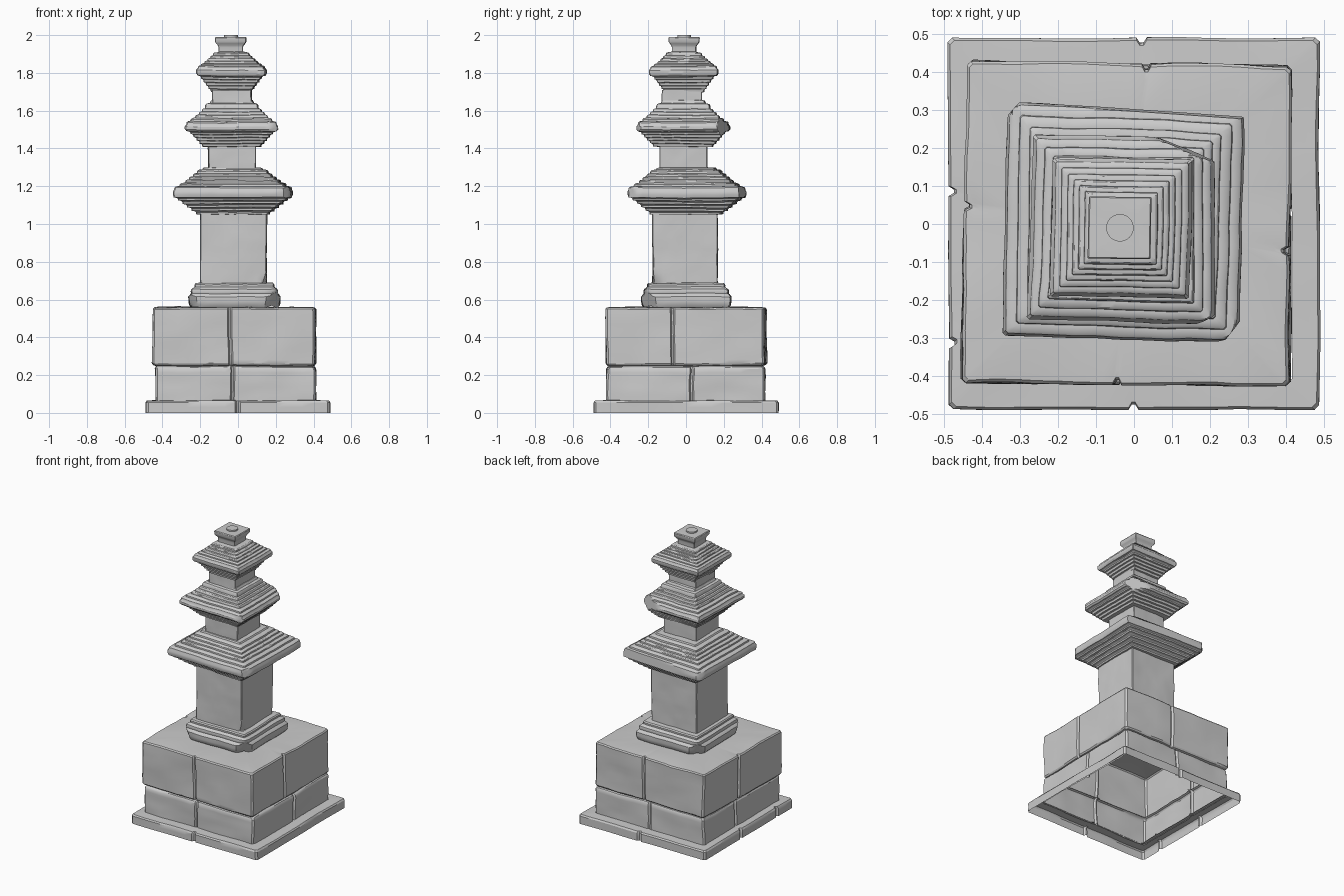
import bpy, bmesh, math
from mathutils import Vector, noise


def loft(name, corners, profile, seams=None, chips=(), cap=False, rough=0.005, n=14):
    """Weathered four-sided shell. corners: FL, FR, BR, BL of the widest ring;
    profile: (half width, z); seams: {side: [t]}; chips: (point, normal) cuts."""
    seams = seams or {}
    cs = [Vector((x, y, 0)) for x, y in corners]
    centre = sum(cs, Vector()) / 4
    rmax = max(r for r, z in profile)
    base = []                                   # (position, joint inset vector)
    for i in range(4):
        a, b = cs[i], cs[(i + 1) % 4]
        d = (b - a).normalized()
        inward = Vector((-d.y, d.x, 0))
        ts = {0.012 + 0.976 * k / n: 0 for k in range(n + 1)}
        for s in seams.get(i, []):
            ts = {t: v for t, v in ts.items() if abs(t - s) > 0.025}
            ts.update({s - 0.014: 0, s - 0.005: 0.014, s + 0.005: 0.014, s + 0.014: 0})
        base += [(a.lerp(b, t), inward * ts[t]) for t in sorted(ts)]
    bm = bmesh.new()
    rings = []
    for r, z in profile:
        ring = []
        for p, inset in base:
            q = centre + (p + inset - centre) * (r / rmax)
            q.z = z
            w = noise.noise_vector(q * 5) * rough + noise.noise_vector(q * 17) * rough * 0.4
            if z < 0.06:
                w.z = 0
            q += Vector((w.x, w.y, w.z * 0.8))
            for co, no in chips:
                nrm = Vector(no).normalized()
                dist = (q - Vector(co)).dot(nrm)
                if dist > 0:
                    q -= nrm * dist
            ring.append(bm.verts.new(q))
        rings.append(ring)
    m = len(base)
    for lo, hi in zip(rings, rings[1:]):
        for i in range(m):
            bm.faces.new((lo[i], lo[(i + 1) % m], hi[(i + 1) % m], hi[i]))
    if cap:
        bm.faces.new(rings[-1])
    me = bpy.data.meshes.new(name)
    bm.to_mesh(me)
    bm.free()
    ob = bpy.data.objects.new(name, me)
    bpy.context.collection.objects.link(ob)
    return ob


def steps(points, counts):
    """Soft stair profile through (half width, z) points, counts[i] steps each span."""
    out = []
    for (r0, z0), (r1, z1), c in zip(points, points[1:], counts):
        dr, dz = (r1 - r0) / c, (z1 - z0) / c
        for k in range(c):
            r, z = r0 + dr * k, z0 + dz * k
            out += [(r, z), (r + dr * 0.06, z + dz * 0.55),
                    (r + dr * 0.3, z + dz * 0.85), (r + dr * 0.8, z + dz)]
    return out + [points[-1]]


def rect(x0, x1, y0, y1):
    return [(x0, y0), (x1, y0), (x1, y1), (x0, y1)]


def wall(r, z0, z1, k=8):
    return [(r, z0 + (z1 - z0) * i / k) for i in range(k + 1)]


# ground slab: open underneath, ledge running in to the masonry
loft("ground_slab", rect(-0.487, 0.487, -0.488, 0.488),
     [(0.488, 0), (0.488, 0.03), (0.488, 0.054), (0.481, 0.064), (0.455, 0.065), (0.415, 0.066)],
     seams={0: [0.5], 2: [0.48], 3: [0.41, 0.82]}, rough=0.004)

# two masonry courses with vertical joints
loft("lower_course", [(-0.435, -0.415), (0.408, -0.42), (0.412, 0.415), (-0.432, 0.42)],
     [(0.42, 0.06)] + wall(0.42, 0.08, 0.232) + [(0.414, 0.242), (0.4, 0.248)],
     seams={0: [0.48], 1: [0.54], 2: [0.5], 3: [0.42]}, rough=0.008)
loft("upper_course", [(-0.452, -0.417), (0.405, -0.424), (0.414, 0.415), (-0.438, 0.43)],
     [(0.405, 0.247), (0.42, 0.252), (0.427, 0.262)] + wall(0.427, 0.28, 0.535)
     + [(0.427, 0.549), (0.42, 0.557), (0.4, 0.559), (0.3, 0.56), (0.2, 0.56)],
     seams={0: [0.48], 1: [0.42], 2: [0.45], 3: [0.45]}, rough=0.007, cap=True)

# moulded pedestal with broken corners
loft("pedestal", rect(-0.262, 0.226, -0.236, 0.238),
     [(0.225, 0.555), (0.238, 0.57), (0.242, 0.59), (0.242, 0.615), (0.232, 0.628),
      (0.226, 0.632), (0.229, 0.642), (0.226, 0.654), (0.214, 0.662), (0.208, 0.666),
      (0.209, 0.678), (0.203, 0.686), (0.17, 0.688)],
     chips=[((0.185, -0.19, 0.58), (1, -1, -0.5)), ((-0.22, 0.2, 0.58), (-1, 1, -0.5)),
            ((-0.235, -0.21, 0.58), (-1, -1, -0.5))])

# tower bodies
loft("lower_body", rect(-0.2, 0.152, -0.176, 0.167),
     wall(0.175, 0.68, 1.055, 12),
     chips=[((0.14, -0.17, 0.72), (1, -0.5, -0.4))], rough=0.005)
loft("middle_body", rect(-0.157, 0.095, -0.14, 0.112), wall(0.125, 1.285, 1.42, 6))
loft("upper_body", rect(-0.135, 0.072, -0.128, 0.082), wall(0.1, 1.64, 1.71, 4))

# stepped roofs: corbelled underside, eave, stepped top
loft("lower_roof", [(-0.345, -0.295), (0.278, -0.312), (0.29, 0.295), (-0.333, 0.322)],
     [(0.165, 1.05)]
     + steps([(0.19, 1.051), (0.285, 1.125), (0.307, 1.14)], [4, 1])
     + [(0.312, 1.155), (0.312, 1.172)]
     + steps([(0.307, 1.182), (0.25, 1.218), (0.19, 1.268), (0.16, 1.288)], [2, 3, 1])
     + [(0.155, 1.297), (0.11, 1.3)],
     chips=[((0.24, -0.305, 1.16), (0.5, -1, 0)), ((-0.315, 0.305, 1.16), (-1, 0.9, 0)),
            ((0.0, 0.3, 1.16), (0.07, 1, 0.1)), ((0.26, -0.28, 1.16), (1, -0.8, 0))], n=24)
loft("middle_roof", [(-0.28, -0.25), (0.21, -0.265), (0.213, 0.228), (-0.268, 0.236)],
     [(0.12, 1.408)]
     + steps([(0.155, 1.41), (0.215, 1.475), (0.235, 1.49)], [4, 1])
     + [(0.244, 1.5), (0.244, 1.515)]
     + steps([(0.236, 1.526), (0.19, 1.56), (0.14, 1.61), (0.115, 1.64)], [2, 3, 1])
     + [(0.108, 1.655), (0.08, 1.66)],
     chips=[((0.13, 0.197, 1.52), (0.42, 1, 0.1)), ((0.185, -0.255, 1.5), (0.5, -1, 0))], n=24)
loft("upper_roof", [(-0.222, -0.19), (0.145, -0.195), (0.153, 0.17), (-0.212, 0.173)],
     [(0.09, 1.698)]
     + steps([(0.105, 1.70), (0.155, 1.768), (0.175, 1.785)], [4, 1])
     + [(0.182, 1.797), (0.182, 1.815)]
     + steps([(0.174, 1.825), (0.14, 1.85), (0.095, 1.89), (0.075, 1.908)], [2, 3, 1])
     + [(0.06, 1.912)], n=24, rough=0.004)

# flared finial base and round stub
loft("finial_base", [(-0.122, -0.09), (0.042, -0.092), (0.045, 0.071), (-0.118, 0.073)],
     [(0.064, 1.9), (0.064, 1.935), (0.067, 1.945), (0.076, 1.956), (0.081, 1.964),
      (0.082, 1.985), (0.079, 1.99), (0.05, 1.991)], cap=True, rough=0.002)
bpy.ops.mesh.primitive_cylinder_add(vertices=40, radius=0.036, depth=0.02,
                                    location=(-0.037, -0.01, 1.99))
bpy.context.object.name = "finial_stub"

# smooth stone with crisp edges
bpy.ops.object.select_all(action='SELECT')
bpy.ops.object.shade_smooth_by_angle(angle=math.radians(32))
